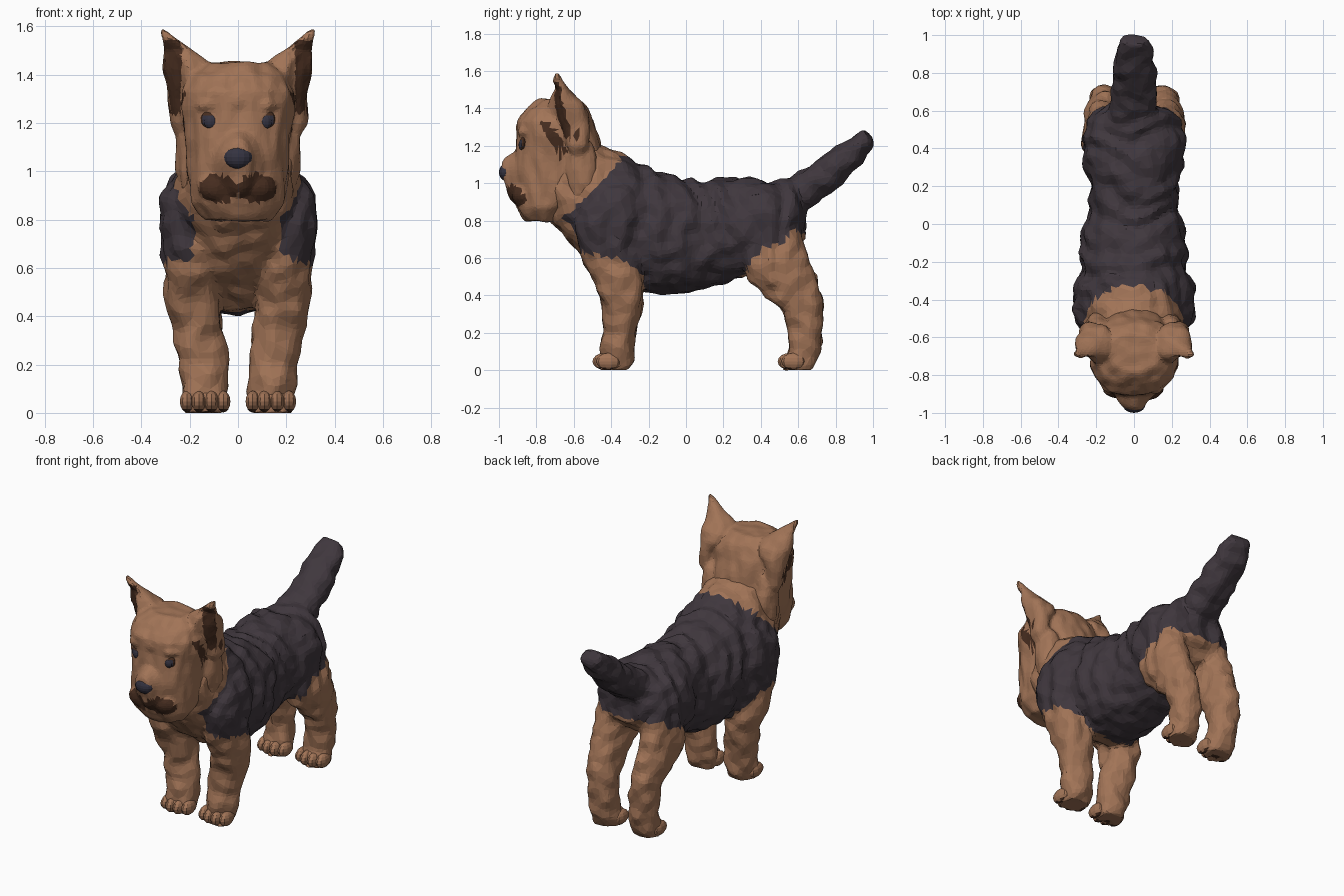
import bpy, bmesh, math
from mathutils import Vector, Matrix, noise

if "Cube" in bpy.data.objects:
    bpy.data.objects.remove(bpy.data.objects["Cube"])


def material(name, rgb):
    m = bpy.data.materials.new(name)
    m.diffuse_color = (*rgb, 1)
    m.use_nodes = True
    m.node_tree.nodes["Principled BSDF"].inputs["Base Color"].default_value = m.diffuse_color
    return m


TAN, DARK, BROWN, SLATE = 0, 1, 2, 3
MATS = [material("tan fur", (0.36, 0.175, 0.095)), material("charcoal fur", (0.050, 0.038, 0.047)),
        material("dark brown", (0.062, 0.026, 0.014)), material("slate", (0.035, 0.033, 0.052))]


def loft(bm, rings, mirror=False, p=0.9, n=20, hollow=None):
    """Skin rings (x, y, z, rx, rv, tilt); tilt 0 = level ring, 90 = upright ring."""
    for s in ((1, -1) if mirror else (1,)):
        loops = []
        for x, y, z, rx, rv, tilt in rings:
            a = math.radians(tilt)
            loop = []
            for i in range(n):
                t = math.tau * i / n
                c, d = (math.copysign(abs(f) ** p, f) for f in (math.cos(t), math.sin(t)))
                v = Vector((x + rx * c, y + rv * d * math.cos(a), z + rv * d * math.sin(a)))
                if hollow:
                    v.y += hollow(v)
                loop.append(bm.verts.new((s * v.x, v.y, v.z)))
            loops.append(loop)
        for l0, l1 in zip(loops, loops[1:]):
            for i in range(n):
                j = (i + 1) % n
                bm.faces.new((l0[i], l0[j], l1[j], l1[i]))
        bm.faces.new(loops[0])
        bm.faces.new(loops[-1])


def ball(bm, c, r, u=12, v=8):
    m = Matrix.Translation(c) @ Matrix.Diagonal((*r, 1))
    bmesh.ops.create_uvsphere(bm, u_segments=u, v_segments=v, radius=1, matrix=m)


def finish(name, bm, rule):
    """Turn a bmesh into an object, colouring faces by a rule(centre, normal)."""
    bmesh.ops.recalc_face_normals(bm, faces=bm.faces)
    me = bpy.data.meshes.new(name)
    bm.to_mesh(me)
    bm.free()
    for m in MATS:
        me.materials.append(m)
    for f in me.polygons:
        f.material_index = rule(f.center, f.normal)
        f.use_smooth = False
    ob = bpy.data.objects.new(name, me)
    bpy.context.collection.objects.link(ob)
    return ob


def modified(bm, kind, **settings):
    """Run one modifier on a bmesh and return the result."""
    me = bpy.data.meshes.new("temp")
    bm.to_mesh(me)
    bm.free()
    ob = bpy.data.objects.new("temp", me)
    bpy.context.collection.objects.link(ob)
    mod = ob.modifiers.new("m", kind)
    for k, v in settings.items():
        setattr(mod, k, v)
    out = bmesh.new()
    dg = bpy.context.evaluated_depsgraph_get()
    out.from_object(ob, dg)
    bpy.data.objects.remove(ob)
    bpy.data.meshes.remove(me)
    return out


def sculpt(bm, voxel, relief, ratio, soften=3):
    """Fuse overlapping shapes, soften, add fur relief and reduce to facets."""
    bmesh.ops.recalc_face_normals(bm, faces=bm.faces)
    bm = modified(bm, 'REMESH', mode='VOXEL', voxel_size=voxel)
    bm = modified(bm, 'SMOOTH', factor=0.5, iterations=soften)
    bm.normal_update()
    for v, d in [(v, v.normal * relief(v.co)) for v in bm.verts]:
        v.co += d
        v.co.z = max(v.co.z, 0)
    return modified(bm, 'DECIMATE', ratio=ratio)


def lerp(pts, t):
    for (a, va), (b, vb) in zip(pts, pts[1:]):
        if t <= b:
            return va + (vb - va) * max(0, (t - a) / (b - a))
    return pts[-1][1]


# torso, neck, legs and tail fused into one body
bm = bmesh.new()
loft(bm, [(0, y, z, rx, rz, 90) for y, z, rx, rz in (
    (-.61, .80, .14, .13), (-.53, .83, .22, .24), (-.42, .82, .285, .31), (-.3, .775, .27, .345),
    (-.2, .745, .275, .335), (-.08, .725, .28, .315), (.02, .715, .25, .3), (.1, .725, .23, .28),
    (.2, .745, .23, .28), (.3, .765, .255, .26), (.4, .785, .275, .23), (.5, .8, .26, .2),
    (.58, .82, .21, .17), (.63, .82, .13, .12))])
loft(bm, [(0, -.4, .86, .25, .29, 55), (0, -.52, .95, .255, .26, 55), (0, -.66, 1.05, .2, .22, 55)])
loft(bm, [(*r, 0) for r in (
    (.2, -.39, .98, .07, .09), (.22, -.41, .9, .095, .14), (.225, -.42, .8, .1, .165),
    (.21, -.41, .68, .1, .17), (.195, -.39, .57, .105, .155), (.19, -.35, .45, .108, .125),
    (.165, -.34, .32, .1, .105), (.145, -.355, .2, .1, .085), (.138, -.365, .1, .095, .088),
    (.137, -.37, .05, .09, .085), (.137, -.39, .0, .08, .07))], mirror=True)
loft(bm, [(*r, 0) for r in (
    (.15, .47, .85, .09, .11), (.16, .47, .7, .1, .15), (.167, .48, .58, .1, .18),
    (.165, .52, .48, .095, .18), (.16, .575, .4, .09, .15), (.15, .63, .31, .085, .1),
    (.145, .64, .2, .085, .09), (.14, .63, .1, .085, .085), (.137, .615, .05, .09, .085),
    (.137, .59, .0, .08, .07))], mirror=True)
loft(bm, [(0, .5, .9, .13, .1, 125), (0, .62, .96, .125, .1, 125), (0, .72, 1.02, .115, .09, 125),
          (0, .8, 1.085, .11, .085, 125), (0, .88, 1.15, .105, .07, 125),
          (0, .94, 1.21, .09, .06, 125), (0, .98, 1.255, .07, .05, 125)])


def body_relief(c):
    on_back = lerp([(.4, 0), (.65, 1)], c.z) * lerp([(-.5, 0), (-.35, 1), (.5, 1), (.6, .2)], c.y)
    fold = math.sin(math.tau * (c.y - .35 * abs(c.x) + .13 * noise.noise(c * 4)) / .15)
    return .003 + .008 * fold * on_back + .018 * noise.noise(c * 13)


def coat(c, n):
    x, y, z = abs(c.x), c.y, c.z
    if y > .58:
        return DARK if z > .73 else TAN
    if y > -.22:
        return DARK if z > lerp([(.26, 0), (.3, .5), (.36, .6), (.42, .66), (.53, .68), (.58, .75)], y) else TAN
    collar = y > -.35 - (1.12 - z)
    flap = x > .18 or y > -.4
    return DARK if collar and flap and z > lerp([(-.6, .64), (-.35, .6), (-.22, .5)], y) else TAN


finish("body", sculpt(bm, .018, body_relief, .25), coat)

# paws: four toes on each foot, with dark pads underneath
bm = bmesh.new()
for s in (1, -1):
    for tip in (-.5, .49):
        for dx, back in ((-.075, .02), (-.026, 0), (.026, 0), (.075, .02)):
            ball(bm, (s * (.136 + dx), tip + .065 + back, .047), (.031, .065, .045), 10, 8)
        ball(bm, (s * .136, tip + .1, .05), (.085, .07, .05), 12, 8)
finish("paws", bm, lambda c, n: BROWN if n.z < -.75 and c.z < .02 else TAN)

# head: skull, pointed muzzle, brows, cheek tufts and cupped ears
bm = bmesh.new()
loft(bm, [(0, *r, 0) for r in (
    (-.77, .80, .13, .085), (-.75, .87, .19, .16), (-.715, .95, .205, .205), (-.69, 1.05, .21, .235),
    (-.68, 1.15, .22, .235), (-.69, 1.25, .235, .215), (-.7, 1.33, .23, .205),
    (-.69, 1.4, .2, .16), (-.68, 1.45, .13, .1))], n=24)
loft(bm, [(0, -.82, 1.02, .17, .19, 90), (0, -.88, 1.02, .125, .17, 90), (0, -.93, 1.035, .08, .125, 90),
          (0, -.965, 1.06, .05, .065, 90), (0, -.98, 1.07, .03, .035, 90)], p=1)
ball(bm, (0, -.865, 1.29), (.05, .05, .06))
for s in (1, -1):
    ball(bm, (s * .08, -.87, .935), (.085, .055, .065))          # moustache
    ball(bm, (s * .1, -.85, 1.275), (.075, .045, .035))          # brow
    ball(bm, (s * .19, -.56, 1.07), (.07, .09, .19))             # cheek tuft
loft(bm, [(*r, 0) for r in (
    (.23, -.57, 1.14, .02, .03), (.235, -.575, 1.2, .05, .055), (.235, -.59, 1.3, .055, .07),
    (.215, -.62, 1.37, .08, .1), (.205, -.64, 1.42, .1, .095), (.22, -.655, 1.46, .085, .07),
    (.248, -.67, 1.5, .058, .045), (.28, -.685, 1.545, .03, .025), (.312, -.69, 1.585, .01, .012))],
     mirror=True, hollow=lambda v: .03 if v.y < -.68 and v.x > .22 and 1.3 < v.z < 1.53 else 0)


def face_colour(c, n):
    x, y, z = abs(c.x), c.y, c.z
    if y < -.82 and ((x - .08) / .08) ** 2 + ((z - .928) / .06) ** 2 < 1:
        return BROWN                                             # mouth
    if x > .237 and 1.24 < z < 1.54 and n.y < -.2 and y > -.74:
        return BROWN                                             # inside of ear
    t = max(0, min(1, (1.31 - z) / .14))
    if x > .16 and 1.16 < z < 1.33 and abs(y + .75 - .085 * t) < .033:
        return BROWN                                             # mark below ear
    return TAN


finish("head", sculpt(bm, .012, lambda c: .002 + .014 * lerp([(1.4, 1), (1.5, .3)], c.z)
                      * noise.noise(Vector((c.x * 16, c.y * 16, c.z * 8))), .3, 2), face_colour)

# eyes: brown rim around a slate eyeball
for side, s in (("left", 1), ("right", -1)):
    bm = bmesh.new()
    ball(bm, (s * .112, -.865, 1.215), (.042, .024, .042))
    ball(bm, (s * .112, -.873, 1.205), (.03, .022, .032))
    finish("eye_" + side, bm, lambda c, n: SLATE if c.y < -.878 and c.z < 1.225 else BROWN)

# nose
bm = bmesh.new()
ball(bm, (0, -.958, 1.058), (.06, .042, .048), 14, 10)
finish("nose", bm, lambda c, n: SLATE)
